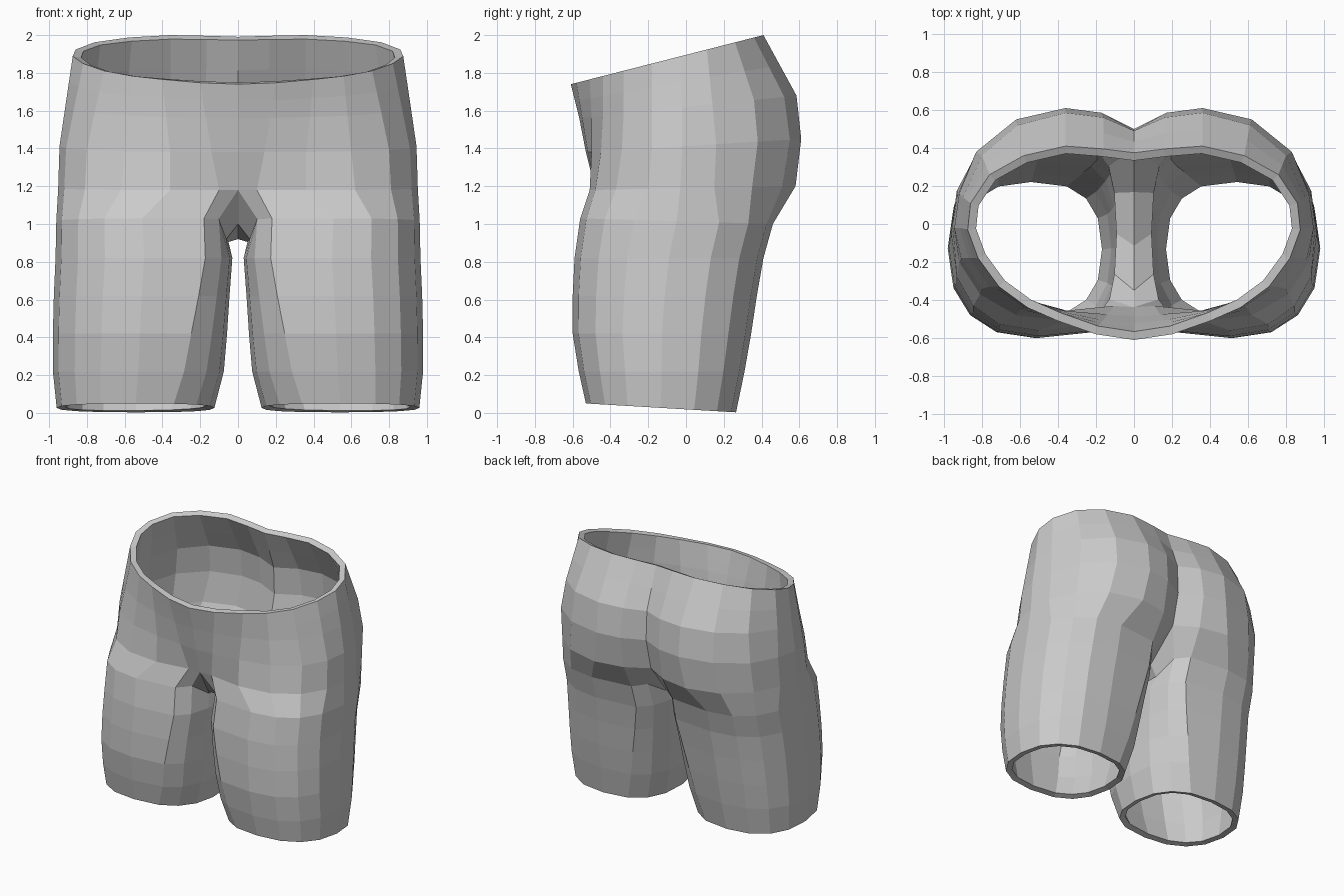
import bpy, bmesh, math
from mathutils import Vector

cube = bpy.data.objects.get("Cube")
if cube:
    bpy.data.objects.remove(cube, do_unlink=True)

# One plain cloth colour
cloth = bpy.data.materials.new("light_grey_cloth")
cloth.use_nodes = True
GREY = (0.6, 0.6, 0.6, 1)
cloth.diffuse_color = GREY
cloth.node_tree.nodes["Principled BSDF"].inputs["Base Color"].default_value = GREY


def torso_row(pts, z_front, z_back):
    """Half row from front centre round the hip to back centre, tilted in z."""
    lo = min(p[1] for p in pts)
    hi = max(p[1] for p in pts)
    return [Vector((x, y, z_front + (z_back - z_front) * (y - lo) / (hi - lo)))
            for x, y in pts]


def power(v, e):
    return math.copysign(abs(v) ** e, v) if abs(v) > 1e-6 else 0.0


def leg_ring(z_front, z_back, x_in, x_out, y_front, y_back, inner_e, drop=0.0):
    """Closed 16-sided ring, starting at the front inside of the thigh."""
    cx, rx = (x_in + x_out) / 2, (x_out - x_in) / 2
    cy, ry = (y_front + y_back) / 2, (y_back - y_front) / 2
    ring = []
    for k in range(16):
        a = math.radians(225 + 22.5 * k)
        c, s = math.cos(a), math.sin(a)
        x = cx + rx * power(c, inner_e if c < 0 else 0.85)
        y = cy + ry * power(s, 0.85)
        t = (y - y_front) / (y_back - y_front)
        z = z_front + (z_back - z_front) * t
        if k > 12:                      # inside of the thigh hangs lower
            z -= drop * -c
        ring.append(Vector((x, y, z)))
    return ring


# Torso rows: waist, upper hip, seat, fold under the seat
waist = torso_row([(0, -.61), (.2, -.58), (.40, -.51), (.56, -.44), (.71, -.33),
                   (.82, -.18), (.875, -.03), (.86, .11), (.76, .26), (.58, .36),
                   (.36, .41), (.16, .395), (0, .375)], 1.74, 2.0)
hip = torso_row([(0, -.565), (.17, -.55), (.38, -.50), (.58, -.44), (.76, -.33),
                 (.87, -.18), (.915, -.02), (.90, .14), (.80, .36), (.61, .52),
                 (.36, .585), (.16, .56), (0, .49)], 1.56, 1.68)
seat = torso_row([(0, -.53), (.14, -.52), (.36, -.50), (.60, -.45), (.80, -.34),
                  (.91, -.18), (.945, -.02), (.92, .16), (.83, .38), (.62, .55),
                  (.36, .61), (.17, .585), (0, .50)], 1.38, 1.45)
fold = torso_row([(0, -.48), (.10, -.475), (.36, -.51), (.62, -.48), (.81, -.37),
                  (.92, -.20), (.952, -.03), (.93, .15), (.84, .35), (.66, .51),
                  (.40, .58), (.17, .54), (0, .44)], 1.18, 1.20)
upper_hip = [(a + b) / 2 for a, b in zip(waist, hip)]

# Crotch centre line, from back to front
crotch = [Vector((0, .19, .98)), Vector((0, -.12, .92)), Vector((0, -.38, 1.0))]

# Leg rings from thigh to hem
legs = [leg_ring(1.03, 1.00, .05, .962, -.56, .46, .35, .11),
        leg_ring(.82, .82, .03, .966, -.59, .41, .38),
        leg_ring(.62, .62, .045, .975, -.60, .375, .45),
        leg_ring(.42, .42, .058, .98, -.60, .345, .55),
        leg_ring(.22, .22, .075, .98, -.568, .31, .65),
        leg_ring(.05, .003, .125, .96, -.53, .265, .75)]

bm = bmesh.new()


def add(points):
    return [bm.verts.new(p) for p in points]


def bridge(low, high, closed):
    n = len(low)
    for k in range(n if closed else n - 1):
        j = (k + 1) % n
        bm.faces.new((low[k], low[j], high[j], high[k]))


# Join the torso rows as open strips, then the leg as a closed tube
rows = [add(r) for r in (waist, upper_hip, hip, seat, fold)]
for high, low in zip(rows, rows[1:]):
    bridge(low, high, False)
rings = [rows[-1] + add(crotch)] + [add(r) for r in legs]
for high, low in zip(rings, rings[1:]):
    bridge(low, high, True)

mesh = bpy.data.meshes.new("shorts")
bm.to_mesh(mesh)
bm.free()
mesh.materials.append(cloth)
shorts = bpy.data.objects.new("shorts", mesh)
bpy.context.collection.objects.link(shorts)

# Second half and cloth thickness
mirror = shorts.modifiers.new("mirror", 'MIRROR')
mirror.use_clip = True
mirror.merge_threshold = 0.001
shell = shorts.modifiers.new("thickness", 'SOLIDIFY')
shell.thickness = 0.045
shell.offset = -1
